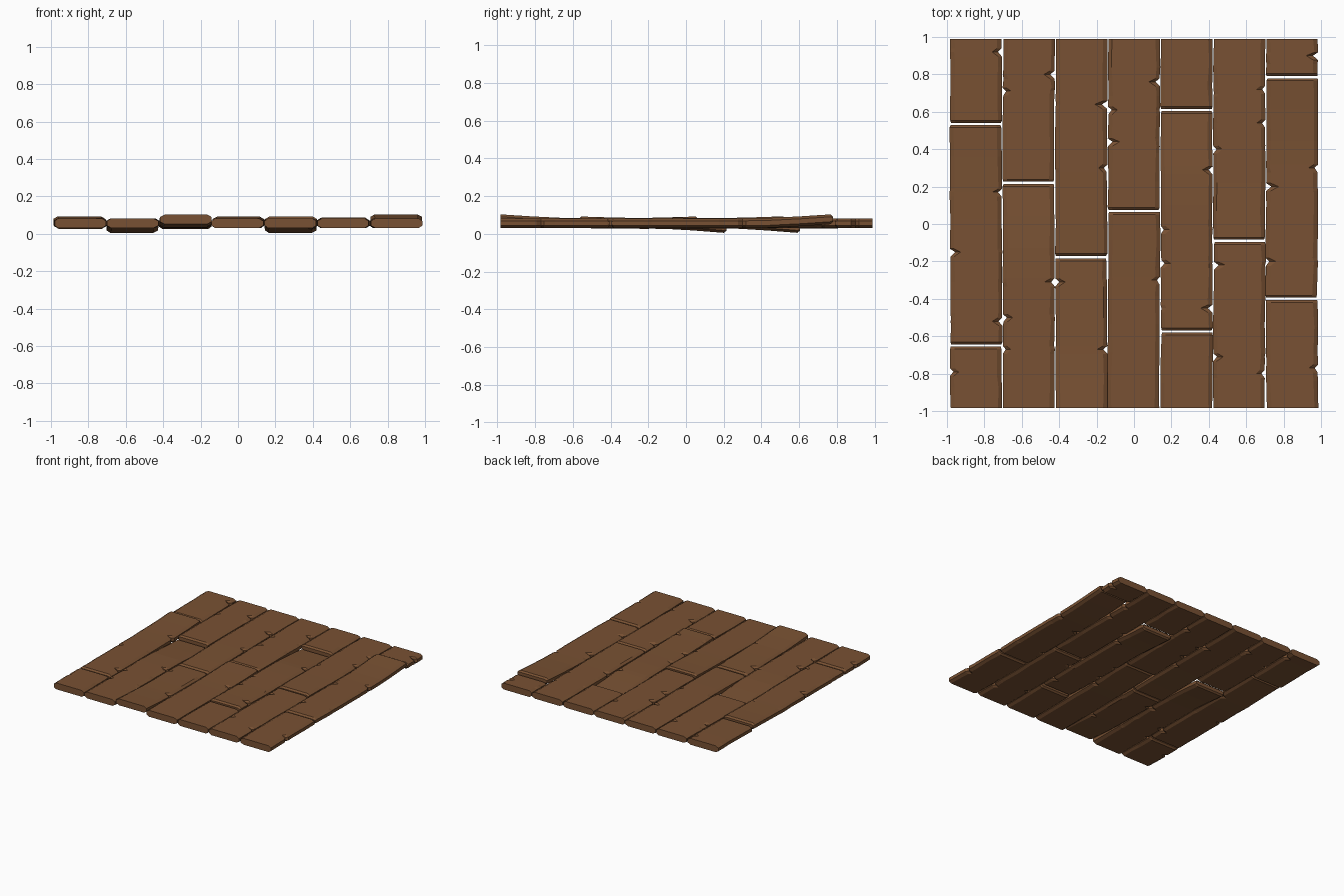
import bpy, bmesh, random

if "Cube" in bpy.data.objects:
    bpy.data.objects.remove(bpy.data.objects["Cube"])

random.seed(7)
wood = bpy.data.materials.new("worn brown wood")
wood.diffuse_color = (0.19, 0.083, 0.033, 1)
wood.use_nodes = True
wood.node_tree.nodes["Principled BSDF"].inputs["Base Color"].default_value = wood.diffuse_color

PITCH, FRONT, BACK, ZC = 0.2815, -0.983, 0.988, 0.056
# y positions of the joints in each column of boards
JOINTS = [(-0.65, 0.535), (0.22,), (-0.178,), (0.07,), (-0.575, 0.61), (-0.09,), (-0.40, 0.785)]
# (column, board) -> lift of front end, lift of back end
WARP = {(0, 1): (0.0, 0.011), (1, 0): (0.0, -0.026), (2, 0): (0.021, -0.004),
        (3, 0): (0.0, 0.01), (4, 1): (0.010, -0.026), (6, 1): (0.0, 0.022),
        (0, 2): (-0.004, 0.0), (2, 1): (-0.006, 0.0), (5, 1): (0.004, 0.0)}
# chips in the long edges: column -> (left side ys, right side ys)
CHIPS = {0: ((-0.15, -0.79), (0.92, 0.17, -0.52)), 1: ((0.71, -0.5, -0.67), (0.80, -0.31)),
         2: ((0.31, -0.31), (0.64, 0.30, -0.67)), 3: ((0.61, 0.44), (0.76, -0.30)),
         4: ((0.65, -0.03, -0.21), (0.29, -0.45)), 5: ((0.40, -0.22, -0.71), (0.72, 0.54, -0.8)),
         6: ((0.2, -0.2), (0.9, 0.3, -0.77))}


def board(col, idx, y0, y1):
    cx = (col - 3) * PITCH
    lift0, lift1 = WARP.get((col, idx), (0, 0))
    inner0, inner1 = y0 > -0.95, y1 < 0.95
    length = y1 - y0
    # stations along the board: y -> [left chip, right chip, end taper]
    st = {}
    n = max(3, round(length / 0.16))
    for i in range(n):
        st[y0 + length * i / n] = [0, 0, 0]
    st[y0] = [0, 0, 0]
    st[y1] = [0, 0, 0]
    for side in (0, 1):
        for y in CHIPS[col][side]:
            if y0 + 0.06 < y < y1 - 0.06:
                for k in [k for k in st if abs(k - y) < 0.035 and y0 < k < y1]:
                    del st[k]
                for d, depth in ((-0.024, 0), (0, random.uniform(0.015, 0.028)), (0.018, 0)):
                    s = [0, 0, 0]
                    s[side] = depth
                    st[y + d] = s
    if inner0:
        st[y0][2] = 0.012
        st[y0 + 0.013] = [0, 0, 0]
    if inner1:
        st[y1][2] = 0.012
        st[y1 - 0.013] = [0, 0, 0]
    bm = bmesh.new()
    rings = []
    skew = random.uniform(-0.003, 0.003)
    j = lambda a=0.0025: random.uniform(-a, a)
    for y in sorted(st):
        cl, cr, tp = st[y]
        t = (y - y0) / length
        ramp = min(0.75, 0.42 / length)
        z = ZC + lift0 * max(0, 1 - t / ramp) ** 1.4 + lift1 * max(0, 1 - (1 - t) / ramp) ** 1.4
        xs = cx + skew * (2 * t - 1)
        l = xs - 0.138 + cl + j() + tp * 0.3
        r = xs + 0.138 - cr + j() - tp * 0.3
        ht, hm = 0.026 - tp, 0.013 - tp * 0.4
        bev_l, bev_r = 0.018 + cl * 0.5 + abs(j(0.008)), 0.018 + cr * 0.5 + abs(j(0.008))
        # eight-sided cross-section
        sec = [(l, -hm), (l + bev_l, -ht), (r - bev_r, -ht), (r, -hm),
               (r, hm), (r - bev_r, ht), (l + bev_l, ht), (l, hm)]
        rings.append([bm.verts.new((x, y, z + dz)) for x, dz in sec])
    for a, b in zip(rings, rings[1:]):
        for i in range(8):
            k = (i + 1) % 8
            bm.faces.new((a[i], a[k], b[k], b[i]))
    bm.faces.new(rings[0])
    bm.faces.new(rings[-1][::-1])
    bmesh.ops.recalc_face_normals(bm, faces=bm.faces)
    name = f"floorboard_{col + 1}_{idx + 1}"
    me = bpy.data.meshes.new(name)
    bm.to_mesh(me)
    bm.free()
    me.materials.append(wood)
    bpy.context.collection.objects.link(bpy.data.objects.new(name, me))


# seven columns of staggered boards
for col, joints in enumerate(JOINTS):
    ys = [FRONT, *joints, BACK]
    for idx in range(len(ys) - 1):
        a = ys[idx] + (0.006 if idx else 0)
        b = ys[idx + 1] - (0.006 if idx < len(ys) - 2 else 0)
        board(col, idx, a, b)
